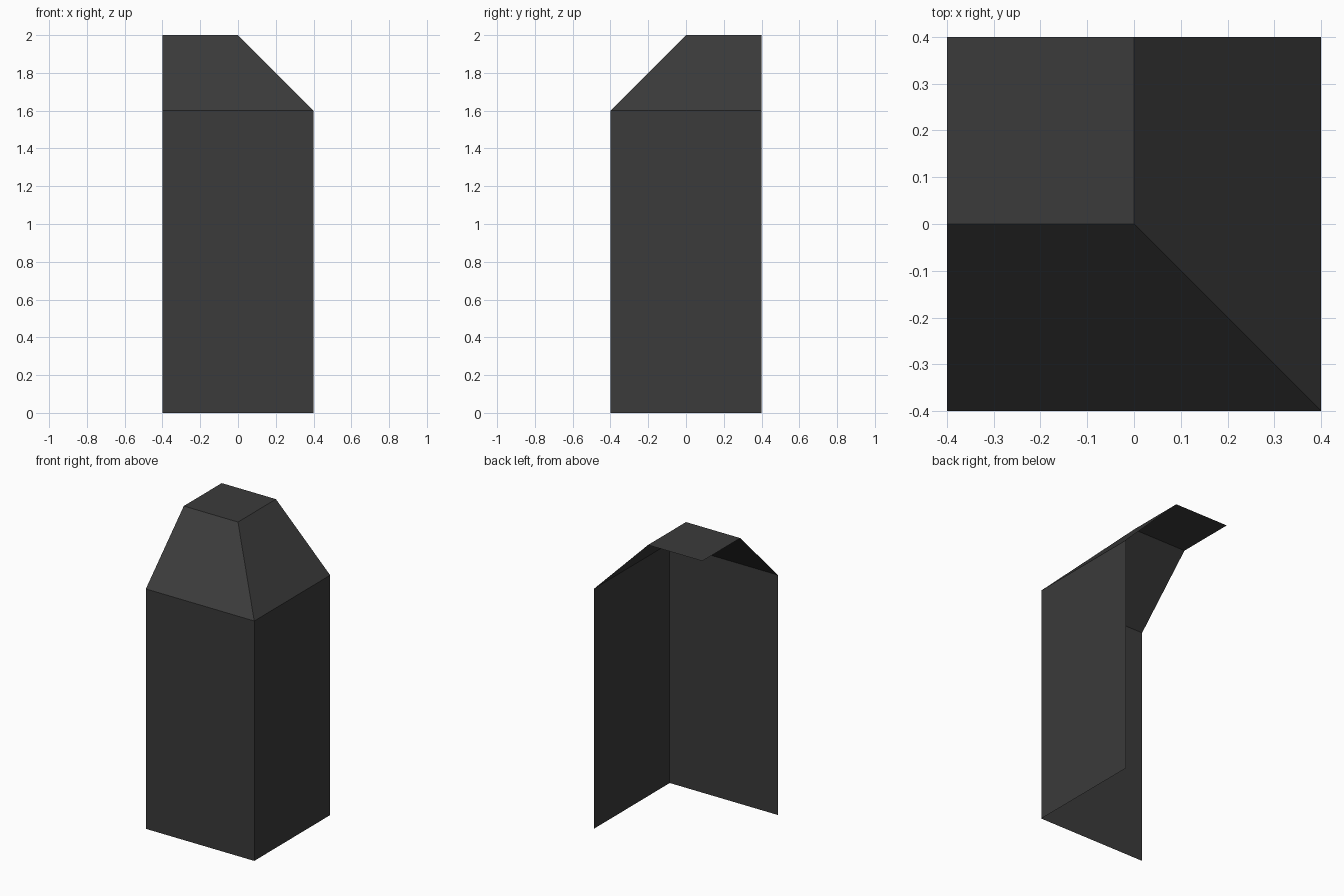
import bpy

if "Cube" in bpy.data.objects:
    bpy.data.objects.remove(bpy.data.objects["Cube"])

# Single dark grey colour
mat = bpy.data.materials.new("dark_grey")
mat.diffuse_color = (0.043, 0.043, 0.043, 1.0)
mat.use_nodes = True
mat.node_tree.nodes["Principled BSDF"].inputs["Base Color"].default_value = mat.diffuse_color

H = 0.4            # half width
SHOULDER, TOP = 1.6, 2.0


def corner(inset, z):
    """Open L-shaped path along the front and right sides, pulled in by inset."""
    e = H - inset
    return [(-H, -e, z), (e, -e, z), (e, H, z)]


def add_part(name, verts, faces):
    mesh = bpy.data.meshes.new(name)
    mesh.from_pydata(verts, [], faces)
    mesh.materials.append(mat)
    obj = bpy.data.objects.new(name, mesh)
    bpy.context.collection.objects.link(obj)
    return obj


def add_band(name, low, high):
    """Flat faces between two matching paths, facing outwards."""
    n = len(low)
    faces = [(i, i + 1, n + i + 1, n + i) for i in range(n - 1)]
    return add_part(name, low + high, faces)


# Front and right walls (back, left and underside stay open)
add_band("corner_walls", corner(0, 0), corner(0, SHOULDER))

# Sloping shoulders above the walls
add_band("sloped_shoulders", corner(0, SHOULDER), corner(H, TOP))

# Flat square on top
add_part("flat_top", corner(H, TOP) + [(-H, H, TOP)], [(0, 1, 2, 3)])
